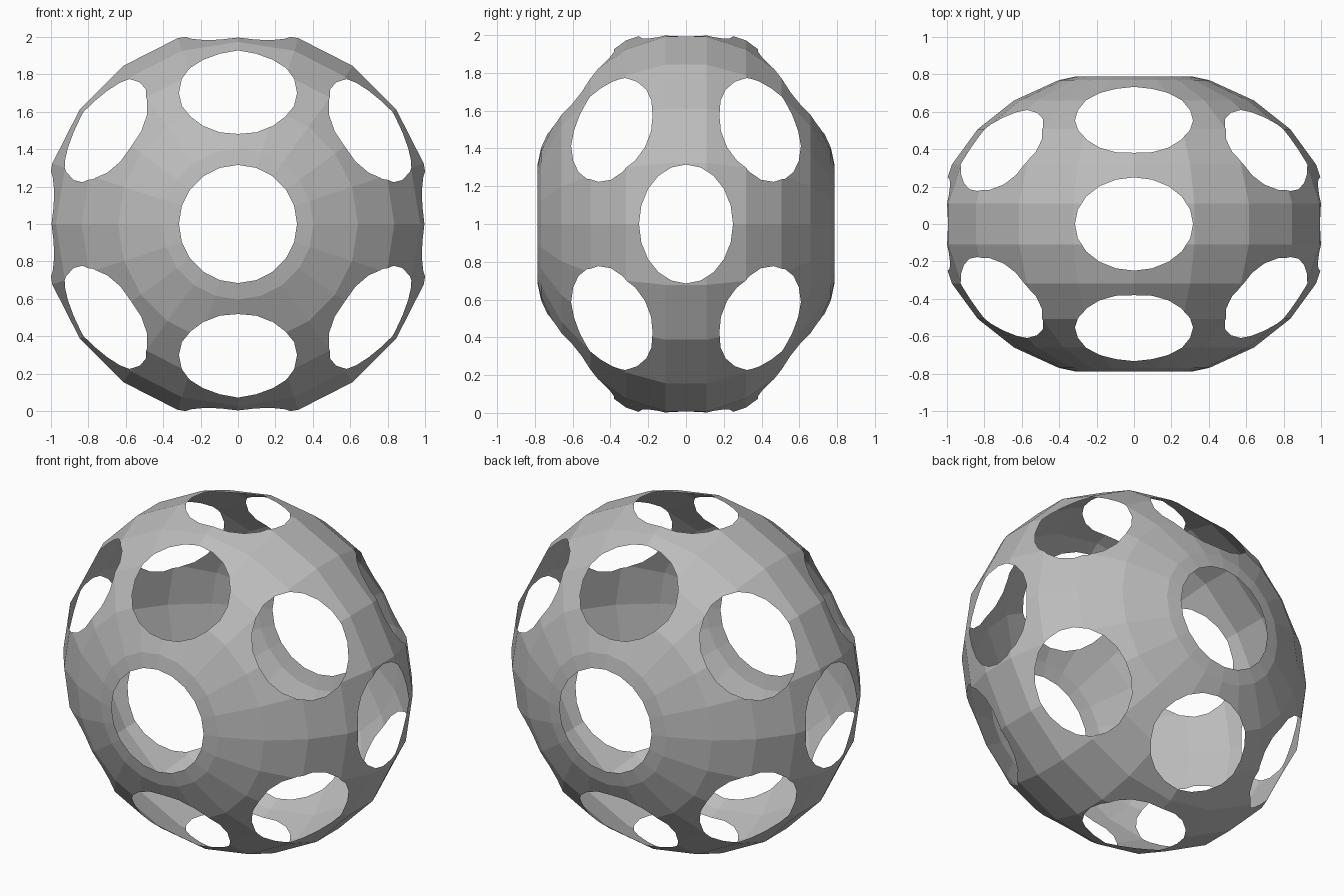
import bpy, bmesh, math
from mathutils import Vector, Matrix

cube = bpy.data.objects.get("Cube")
if cube:
    bpy.data.objects.remove(cube, do_unlink=True)

RADIUS = 1.0515      # shell radius before flattening
HOLE = 0.315         # hole radius
DEPTH = 0.79         # flattening along y
SEGMENTS, STEP = 20, 15

grey = bpy.data.materials.new("plain_grey")
grey.use_nodes = True
grey.diffuse_color = (0.5, 0.5, 0.5, 1)
grey.node_tree.nodes["Principled BSDF"].inputs["Base Color"].default_value = (0.5, 0.5, 0.5, 1)


def add_object(name, bm):
    mesh = bpy.data.meshes.new(name)
    bm.to_mesh(mesh)
    bm.free()
    obj = bpy.data.objects.new(name, mesh)
    bpy.context.collection.objects.link(obj)
    return obj


# Closed faceted ball with its poles on the y axis
bm = bmesh.new()
rings = []
for i in range(12):
    lat = math.radians(-90 + STEP * (i + 0.5))
    ring = []
    for j in range(SEGMENTS):
        a = math.tau * j / SEGMENTS
        ring.append(bm.verts.new(RADIUS * Vector((
            math.cos(lat) * math.cos(a), math.sin(lat), math.cos(lat) * math.sin(a)))))
    rings.append(ring)
for low, high in zip(rings, rings[1:]):
    for j in range(SEGMENTS):
        k = (j + 1) % SEGMENTS
        bm.faces.new((low[j], low[k], high[k], high[j]))
bm.faces.new(rings[0])
bm.faces.new(rings[-1])
bmesh.ops.recalc_face_normals(bm, faces=bm.faces)
shell = add_object("perforated_shell", bm)

# Round drills: one sideways, a ring of four, and four slanted between them
axes = [Vector((1, 0, 0))]
for i in range(4):
    a = math.pi / 4 * i
    axes.append(Vector((0, math.cos(a), math.sin(a))))
axes += [Vector((sx * math.sqrt(2), 1, sz)) for sx in (-1, 1) for sz in (-1, 1)]
cutters = []
for axis in axes:
    bm = bmesh.new()
    bmesh.ops.create_cone(bm, cap_ends=True, segments=20, radius1=HOLE, radius2=HOLE, depth=3,
                          matrix=axis.to_track_quat('Z', 'Y').to_matrix().to_4x4())
    cutter = add_object("hole_cutter", bm)
    cutter.hide_render = True
    cutters.append(cutter)
    mod = shell.modifiers.new("hole", 'BOOLEAN')
    mod.operation = 'DIFFERENCE'
    mod.solver = 'EXACT'
    mod.object = cutter

# Bake the holes and drop the drilled tunnel walls, leaving a thin hollow skin
bpy.context.view_layer.update()
depsgraph = bpy.context.evaluated_depsgraph_get()
bm = bmesh.new()
bm.from_object(shell, depsgraph)
shell.modifiers.clear()
walls = [f for f in bm.faces if f.normal.dot(f.calc_center_median().normalized()) < 0.7]
bmesh.ops.delete(bm, geom=walls, context='FACES')
bmesh.ops.transform(bm, matrix=Matrix.Translation((0, 0, 1)) @ Matrix.Diagonal((1, DEPTH, 1, 1)),
                    verts=bm.verts)
bm.to_mesh(shell.data)
bm.free()
for cutter in cutters:
    bpy.data.objects.remove(cutter, do_unlink=True)
shell.data.materials.clear()
shell.data.materials.append(grey)
